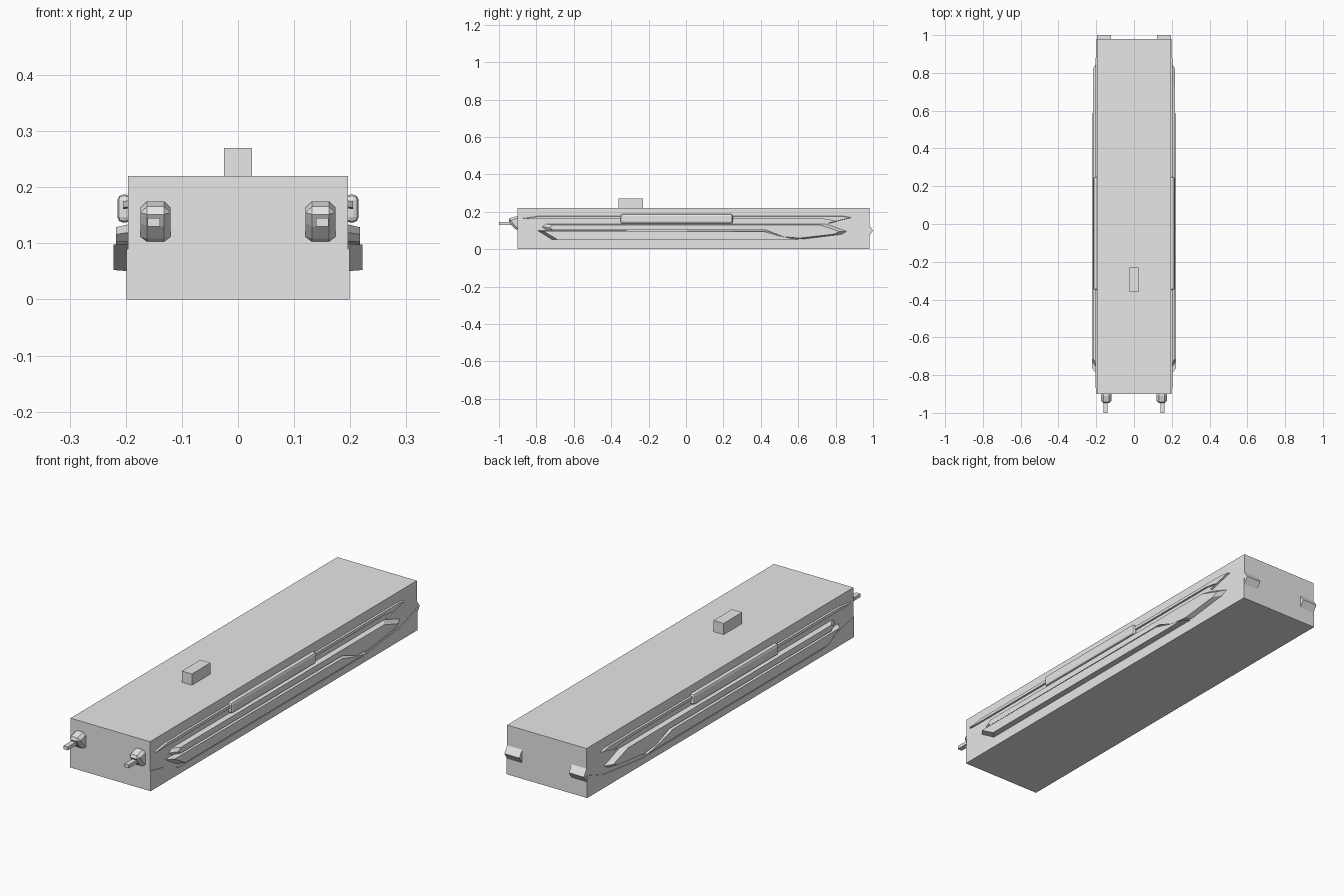
import bpy
import bmesh

cube = bpy.data.objects.get("Cube")
if cube:
    bpy.data.objects.remove(cube, do_unlink=True)

grey = bpy.data.materials.new("plain_grey")
grey.use_nodes = True
grey.diffuse_color = (0.8, 0.8, 0.8, 1)
grey.node_tree.nodes["Principled BSDF"].inputs["Base Color"].default_value = (0.8, 0.8, 0.8, 1)


def finish(name, bm, mirror):
    bmesh.ops.recalc_face_normals(bm, faces=bm.faces)
    mesh = bpy.data.meshes.new(name)
    bm.to_mesh(mesh)
    bm.free()
    mesh.materials.append(grey)
    obj = bpy.data.objects.new(name, mesh)
    bpy.context.collection.objects.link(obj)
    if mirror:
        obj.modifiers.new("both_sides", 'MIRROR').use_axis[0] = True
    return obj


def prism(name, outline, x0, x1, taper_y=1.0, taper_z=1.0, mirror=True):
    """Extrude a (y, z) outline from x0 to x1, shrinking the outer end."""
    ys, zs = zip(*outline)
    cy, cz = (min(ys) + max(ys)) / 2, (min(zs) + max(zs)) / 2
    bm = bmesh.new()
    inner = [bm.verts.new((x0, y, z)) for y, z in outline]
    outer = [bm.verts.new((x1, cy + (y - cy) * taper_y, cz + (z - cz) * taper_z))
             for y, z in outline]
    bm.faces.new(inner)
    bm.faces.new(outer)
    for i in range(len(outline)):
        j = (i + 1) % len(outline)
        bm.faces.new((inner[i], inner[j], outer[j], outer[i]))
    return finish(name, bm, mirror)


def block(name, x0, x1, y0, y1, z0, z1, mirror=False):
    return prism(name, [(y0, z0), (y1, z0), (y1, z1), (y0, z1)], x0, x1, mirror=mirror)


# Main hull and roof box
block("body", -0.196, 0.196, -0.9, 0.98, 0, 0.22)
block("roof_box", -0.025, 0.025, -0.36, -0.23, 0.215, 0.27)

# Thin lower skirt that sweeps up towards the rear
prism("lower_skirt", [(-0.9, 0), (0.98, 0), (0.98, 0.1), (0.86, 0.06), (0.6, 0.03),
                      (-0.7, 0.03), (-0.8, 0.07), (-0.9, 0.09)], 0.19, 0.199)

# Upper side rail with a swept rear fin, and its raised cover
prism("upper_rail", [(-0.88, 0.165), (-0.8, 0.177), (0.85, 0.177), (0.89, 0.169),
                     (0.77, 0.137), (0.81, 0.15), (0.74, 0.162), (-0.84, 0.162)],
      0.19, 0.205, 0.985, 0.9)
cover = block("rail_cover", 0.19, 0.215, -0.35, 0.25, 0.137, 0.187, mirror=True)
cover_bevel = cover.modifiers.new("soft_edges", 'BEVEL')
cover_bevel.width = 0.01
cover_bevel.segments = 2

# Side pod: upper strip widening at the rear, lower strip nested below
prism("upper_strip", [(-0.78, 0.12), (-0.76, 0.135), (0.76, 0.135), (0.87, 0.095),
                      (0.84, 0.078), (0.64, 0.053), (0.55, 0.062), (0.45, 0.104),
                      (-0.76, 0.104)], 0.19, 0.217, 0.94, 0.85)
prism("lower_strip", [(-0.8, 0.1), (0.44, 0.097), (0.53, 0.07), (0.62, 0.05),
                      (-0.72, 0.05)], 0.19, 0.222, 0.95, 0.9)

# Front hooks: faceted beak with a thin tongue
beak = prism("front_hook", [(-0.88, 0.175), (-0.91, 0.175), (-0.955, 0.162),
                            (-0.935, 0.13), (-0.905, 0.1), (-0.88, 0.1)], 0.12, 0.174)
hook_bevel = beak.modifiers.new("facets", 'BEVEL')
hook_bevel.width = 0.012
block("hook_tongue", 0.139, 0.161, -1, -0.9, 0.13, 0.145, mirror=True)

# Wedge-shaped rear lamps
prism("rear_lamp", [(0.97, 0.07), (0.98, 0.07), (1, 0.1), (0.98, 0.13), (0.97, 0.13)],
      0.122, 0.196)
